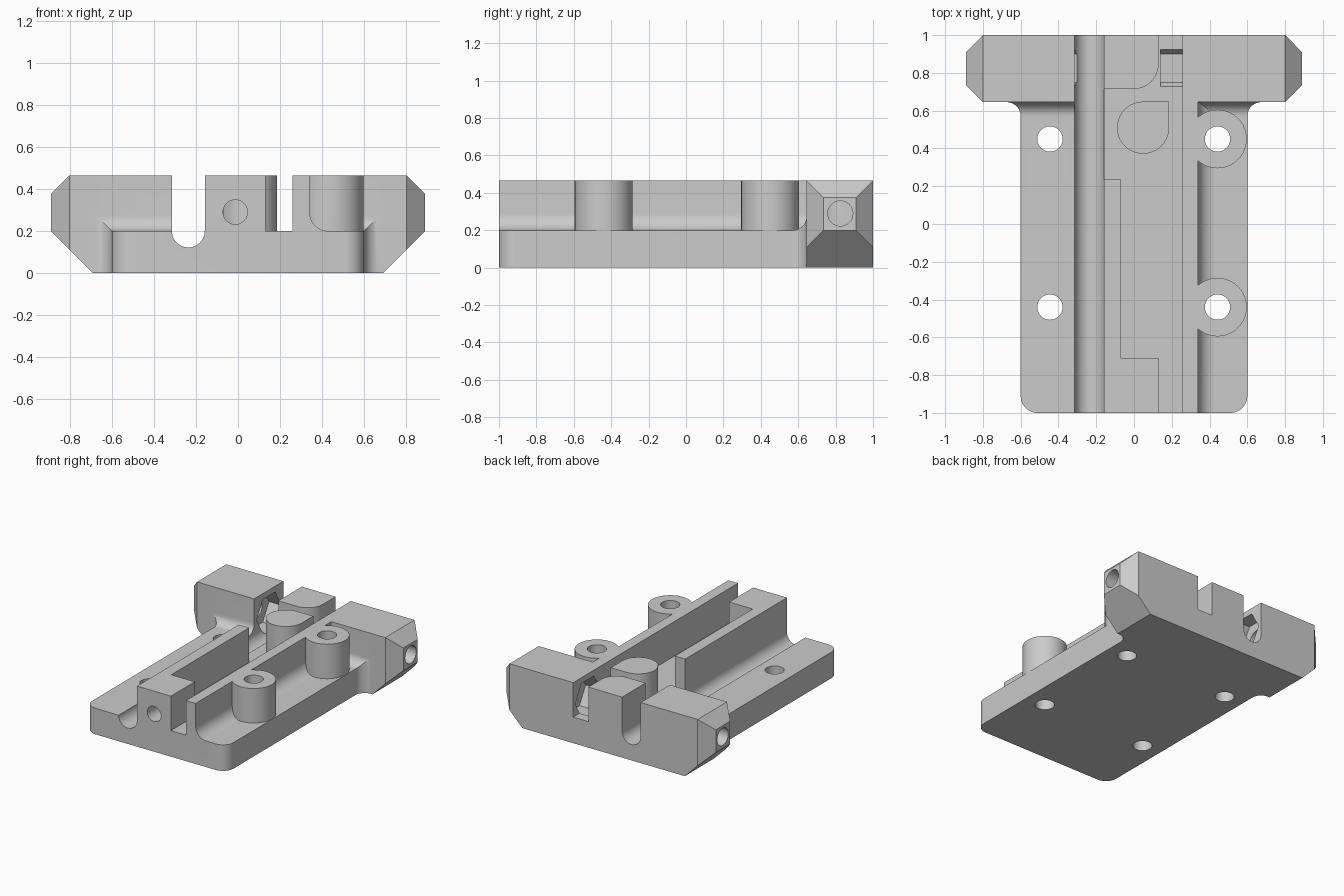
import bpy, bmesh, math
from mathutils import Vector

if "Cube" in bpy.data.objects:
    bpy.data.objects.remove(bpy.data.objects["Cube"], do_unlink=True)

grey = bpy.data.materials.new("plain grey")
grey.use_nodes = True
COLOUR = (0.6, 0.6, 0.6, 1)
grey.diffuse_color = COLOUR
grey.node_tree.nodes["Principled BSDF"].inputs["Base Color"].default_value = COLOUR

DECK, TOP = 0.2, 0.465
BAR_Y, FILLET = 0.645, 0.075


def arc(cx, cy, r, a0, a1, n=12):
    """Points on an arc, angles in degrees."""
    angles = [math.radians(a0 + (a1 - a0) * i / n) for i in range(n + 1)]
    return [(cx + r * math.cos(a), cy + r * math.sin(a)) for a in angles]


def prism(name, outline, axis, lo, hi):
    """Extrude a closed outline along an axis; it lies in the other two axes."""
    place = {"x": lambda p, h: (h, p[0], p[1]),
             "y": lambda p, h: (p[0], h, p[1]),
             "z": lambda p, h: (p[0], p[1], h)}[axis]
    bm = bmesh.new()
    a = [bm.verts.new(place(p, lo)) for p in outline]
    b = [bm.verts.new(place(p, hi)) for p in outline]
    bm.faces.new(a)
    bm.faces.new(b)
    for i in range(len(a)):
        j = (i + 1) % len(a)
        bm.faces.new((a[i], a[j], b[j], b[i]))
    bmesh.ops.recalc_face_normals(bm, faces=bm.faces)
    mesh = bpy.data.meshes.new(name)
    bm.to_mesh(mesh)
    bm.free()
    mesh.materials.append(grey)
    ob = bpy.data.objects.new(name, mesh)
    bpy.context.scene.collection.objects.link(ob)
    return ob


def disc(cx, cy, r, n=40):
    return arc(cx, cy, r, 0, 360, n)[:-1]


def rect(x0, x1, y0, y1):
    return [(x0, y0), (x1, y0), (x1, y1), (x0, y1)]


def combine(target, tool, operation="DIFFERENCE"):
    """Apply a boolean and remove the tool."""
    mod = target.modifiers.new("cut", "BOOLEAN")
    mod.operation, mod.object, mod.solver = operation, tool, "EXACT"
    bpy.ops.object.select_all(action="DESELECT")
    bpy.context.view_layer.objects.active = target
    target.select_set(True)
    bpy.ops.object.modifier_apply(modifier=mod.name)
    bpy.data.objects.remove(tool, do_unlink=True)


# Plate outline: rounded front corners, flared where it meets the crossbar
half = arc(0.51, -0.91, 0.09, -90, 0)
half += arc(0.6 + FILLET, BAR_Y - FILLET, FILLET, 180, 90) + [(0.6 + FILLET, 0.8)]
outline = half + [(-x, y) for x, y in reversed(half)]
body = prism("mounting_block", outline, "z", 0, TOP)

# Crossbar with chamfered ends
bar = prism("crossbar", rect(-0.89, 0.89, BAR_Y, 1), "z", 0, TOP)
bm = bmesh.new()
bm.from_mesh(bar.data)
for s in (-1, 1):
    for point, normal in (((0.8, 0, TOP), (1, 0, 1)), ((0.69, 0, 0), (1, 0, -1)),
                          ((0.8, 1, 0), (1, 1, 0)), ((0.8, BAR_Y, 0), (1, -1, 0))):
        cut = bmesh.ops.bisect_plane(
            bm, geom=bm.verts[:] + bm.edges[:] + bm.faces[:], clear_outer=True,
            plane_co=Vector((s * point[0], *point[1:])),
            plane_no=Vector((s * normal[0], *normal[1:])))
        edges = [e for e in cut["geom_cut"] if isinstance(e, bmesh.types.BMEdge)]
        bmesh.ops.holes_fill(bm, edges=edges)
bmesh.ops.recalc_face_normals(bm, faces=bm.faces)
bm.to_mesh(bar.data)
bm.free()
combine(body, bar, "UNION")

# Deck clearance: rounded into the crossbar, and into the rail on the left side
deck = [(-1.2, DECK)] + arc(BAR_Y - FILLET, DECK + FILLET, FILLET, -90, 0)
deck += [(BAR_Y, 0.6), (-1.2, 0.6)]
combine(body, prism("right_deck_cut", deck, "x", -0.72, -0.25))
clear = prism("left_deck_cut", deck, "x", 0.3, 0.72)
rail = [(0.71, DECK)] + arc(0.43, DECK + 0.09, 0.09, -90, -180)
rail += [(0.34, 0.7), (0.71, 0.7)]
combine(clear, prism("rail_profile", rail, "y", -1.3, 0.9), "INTERSECT")
for y in (-0.44, 0.45):
    combine(clear, prism("boss", disc(0.442, y, 0.155), "z", 0.1, 0.8))
combine(body, clear)

# Round-bottomed rod groove
groove = arc(-0.236, 0.2, 0.078, 180, 360, 20) + [(-0.158, 0.6), (-0.314, 0.6)]
combine(body, prism("rod_groove", groove, "y", -1.2, 1.2))

# Pocket and slot through the centre
pocket = [(0.13, -1.2), (0.258, -1.2), (0.258, 1.2), (0.13, 1.2)]
pocket += arc(0, 0.845, 0.13, 0, -90)
pocket += [(-0.2, 0.715), (-0.2, 0.235), (-0.07, 0.235), (-0.07, -0.71), (0.13, -0.71)]
combine(body, prism("pocket", pocket, "z", DECK, 0.6))

# Nut traps and side screw holes in the crossbar
nut = arc(0.825, 0.29, 0.15, 0, 360, 6)[:-1]
for x0, x1 in ((-0.42, -0.302), (0.14, 0.38)):
    combine(body, prism("nut_trap", nut, "x", x0, x1))
for x0, x1 in ((-1, -0.4), (0.36, 1)):
    combine(body, prism("side_hole", disc(0.825, 0.29, 0.067), "x", x0, x1))

# Front screw hole and four mounting holes
combine(body, prism("front_hole", disc(-0.013, 0.29, 0.058), "y", -1.2, -0.6))
for x in (-0.445, 0.442):
    for y in (-0.44, 0.45):
        combine(body, prism("mounting_hole", disc(x, y, 0.067), "z", -0.2, 0.7))

# Free-standing post with one square corner
drop = arc(0.048, 0.51, 0.138, 90, 360, 30) + [(0.186, 0.648)]
combine(body, prism("post", drop, "z", DECK - 0.02, TOP), "UNION")

# Smooth the curved faces
bpy.ops.object.select_all(action="DESELECT")
body.select_set(True)
bpy.context.view_layer.objects.active = body
bpy.ops.object.shade_smooth_by_angle(angle=math.radians(25))
